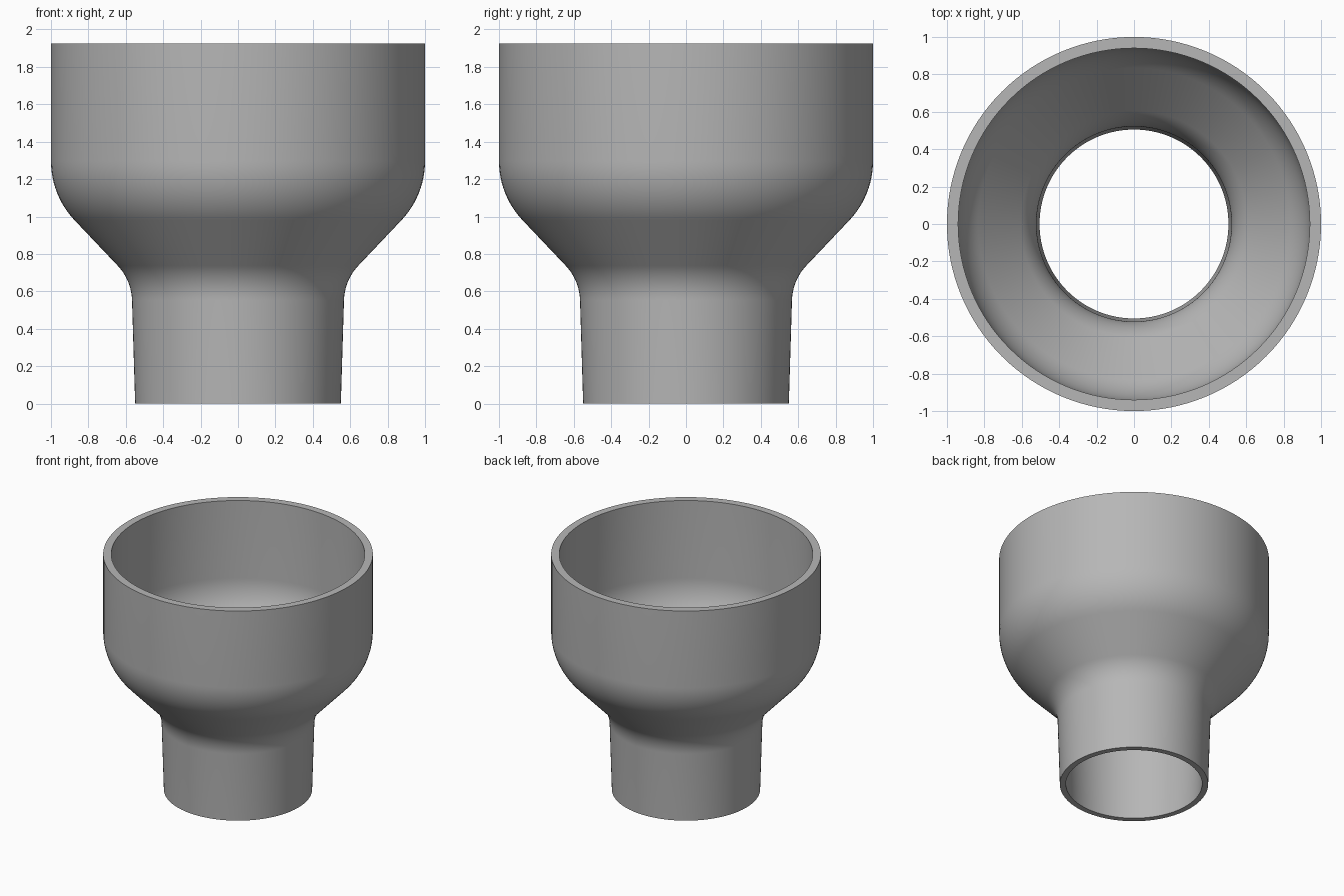
import bpy
import bmesh
import math
from mathutils import Vector

SEGMENTS = 128
ARC_STEPS = 12

cube = bpy.data.objects.get("Cube")
if cube:
    bpy.data.objects.remove(cube, do_unlink=True)


def make_material(name, color):
    mat = bpy.data.materials.new(name)
    mat.use_nodes = True
    mat.diffuse_color = color
    bsdf = mat.node_tree.nodes["Principled BSDF"]
    bsdf.inputs["Base Color"].default_value = color
    return mat


def fillet(before, corner, after, radius):
    """Round a profile corner with a circular arc."""
    b, c, a = Vector(before), Vector(corner), Vector(after)
    u, v = (b - c).normalized(), (a - c).normalized()
    half = u.angle(v) / 2
    center = c + (u + v).normalized() * radius / math.sin(half)
    reach = radius / math.tan(half)
    start, end = c + u * reach - center, c + v * reach - center
    sweep = math.pi - 2 * half
    points = []
    for i in range(ARC_STEPS + 1):
        t = i / ARC_STEPS
        arm = start * math.sin((1 - t) * sweep) + end * math.sin(t * sweep)
        points.append(center + arm / math.sin(sweep))
    return points


def wall_profile(bottom, lower, upper, top, lower_radius, upper_radius):
    """Wall from the narrow neck, through the cone, to the wide cup."""
    return ([Vector(bottom)]
            + fillet(bottom, lower, upper, lower_radius)
            + fillet(lower, upper, top, upper_radius)
            + [Vector(top)])


# Outer and inner walls as (radius, height)
outer = wall_profile((0.55, 0), (0.57, 0.66), (1, 1.113), (1, 1.925), 0.28, 0.46)
inner = wall_profile((0.505, 0), (0.525, 0.685), (0.94, 1.136), (0.94, 1.925), 0.32, 0.40)
loop = outer + inner[::-1]

# Revolve the closed section around the vertical axis
bm = bmesh.new()
verts = [bm.verts.new((p.x, 0, p.y)) for p in loop]
edges = [bm.edges.new((v, verts[(i + 1) % len(verts)])) for i, v in enumerate(verts)]
bmesh.ops.spin(bm, geom=verts + edges, cent=(0, 0, 0), axis=(0, 0, 1),
               angle=math.tau, steps=SEGMENTS, use_merge=True)
bmesh.ops.remove_doubles(bm, verts=bm.verts, dist=0.0001)
bmesh.ops.recalc_face_normals(bm, faces=bm.faces)

mesh = bpy.data.meshes.new("reducer_pipe")
bm.to_mesh(mesh)
bm.free()
mesh.materials.append(make_material("plain grey", (0.47, 0.47, 0.47, 1)))

reducer = bpy.data.objects.new("reducer_pipe", mesh)
bpy.context.collection.objects.link(reducer)

# Smooth walls with crisp rims
bpy.ops.object.select_all(action="DESELECT")
reducer.select_set(True)
bpy.context.view_layer.objects.active = reducer
bpy.ops.object.shade_smooth_by_angle(angle=math.radians(35))
